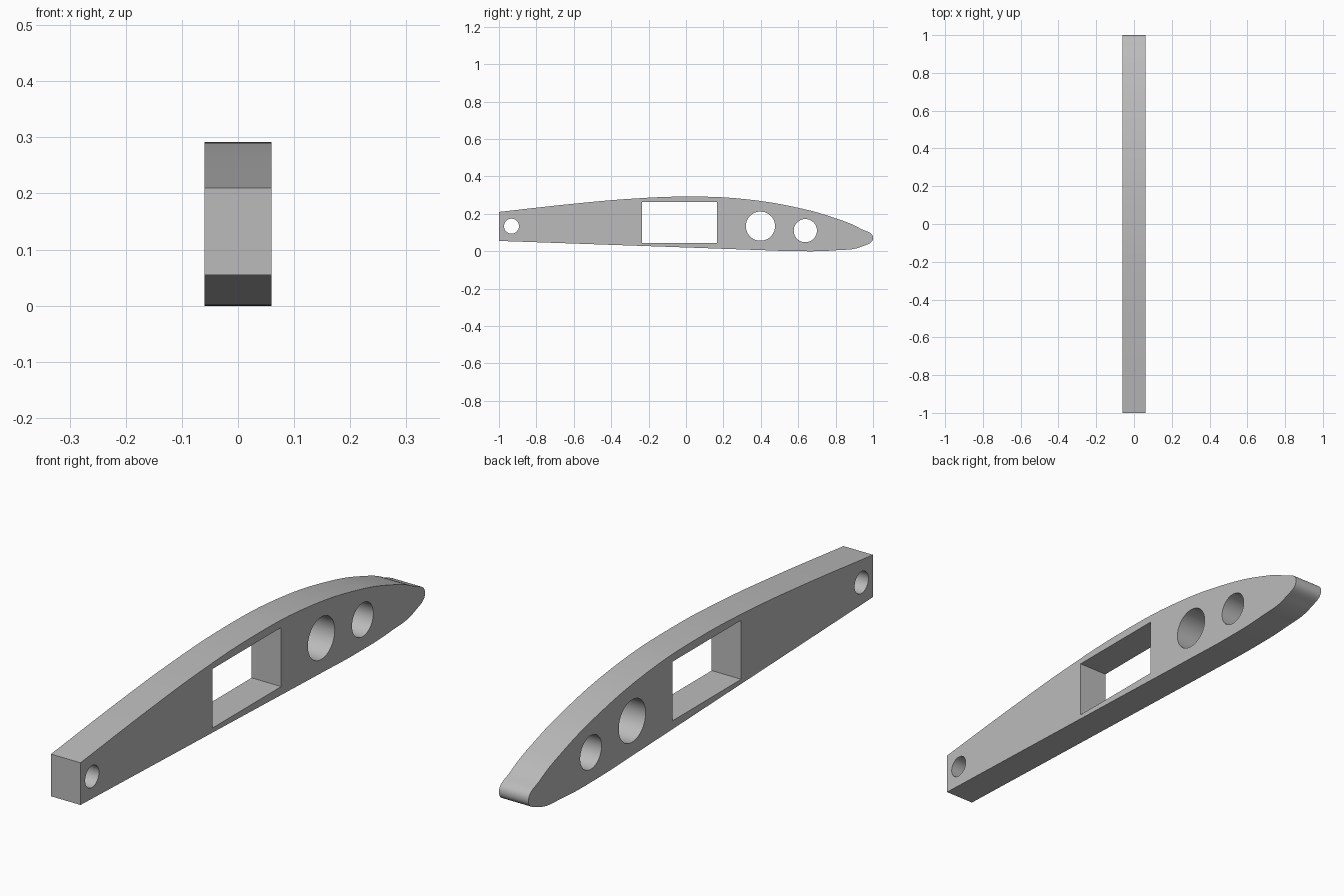
import bpy
import bmesh
import math
from mathutils import Matrix

cube = bpy.data.objects.get("Cube")
if cube:
    bpy.data.objects.remove(cube, do_unlink=True)

HALF_WIDTH = 0.06

grey = bpy.data.materials.new("plain grey")
grey.use_nodes = True
grey.diffuse_color = (0.5, 0.5, 0.5, 1)
grey.node_tree.nodes["Principled BSDF"].inputs["Base Color"].default_value = (0.5, 0.5, 0.5, 1)

# Flat filled outline: closed loops inside the rim become holes
outline = bpy.data.curves.new("rib_outline", "CURVE")
outline.dimensions = "2D"
outline.fill_mode = "BOTH"
outline.extrude = HALF_WIDTH


def add_loop(points, resolution, corners=()):
    spline = outline.splines.new("BEZIER")
    spline.bezier_points.add(len(points) - 1)
    spline.use_cyclic_u = True
    spline.resolution_u = resolution
    for i, (point, (y, z)) in enumerate(zip(spline.bezier_points, points)):
        point.co = (y, z, 0)
        kind = "VECTOR" if i in corners else "AUTO"
        point.handle_left_type = point.handle_right_type = kind


def add_round_hole(y, z, radius):
    quarter = math.pi / 2
    add_loop([(y + radius * math.cos(k * quarter), z + radius * math.sin(k * quarter))
              for k in range(4)], 16)


# Wing section: blunt tail, arched top, round nose, nearly flat underside
section = [(-1, 0.21), (-0.6, 0.254), (-0.3, 0.28), (0, 0.292), (0.3, 0.28),
           (0.6, 0.232), (0.8, 0.176), (0.93, 0.122), (1, 0.07), (0.94, 0.025),
           (0.8, 0.005), (0.6, 0), (0.4, 0.006), (0, 0.02), (-1, 0.055)]
add_loop(section, 10, corners=(0, len(section) - 1))

# Spar window
y0, y1, z0, z1 = -0.235, 0.165, 0.045, 0.262
add_loop([(y0, z0), (y1, z0), (y1, z1), (y0, z1)], 1, corners=range(4))

# Round holes
add_round_hole(0.398, 0.134, 0.078)
add_round_hole(0.638, 0.11, 0.062)
add_round_hole(-0.933, 0.134, 0.04)

# Turn the outline into a solid standing in the YZ plane
helper = bpy.data.objects.new("outline_helper", outline)
bpy.context.collection.objects.link(helper)
bpy.context.view_layer.update()
mesh = bpy.data.meshes.new_from_object(
    helper.evaluated_get(bpy.context.evaluated_depsgraph_get()))
bpy.data.objects.remove(helper, do_unlink=True)
mesh.transform(Matrix(((0, 0, 1, 0), (1, 0, 0, 0), (0, 1, 0, 0), (0, 0, 0, 1))))

bm = bmesh.new()
bm.from_mesh(mesh)
bmesh.ops.remove_doubles(bm, verts=bm.verts, dist=0.0001)
bmesh.ops.recalc_face_normals(bm, faces=bm.faces)
bm.to_mesh(mesh)
bm.free()

mesh.name = "wing_rib"
mesh.materials.clear()
mesh.materials.append(grey)
rib = bpy.data.objects.new("wing_rib", mesh)
bpy.context.collection.objects.link(rib)
bpy.ops.object.select_all(action="DESELECT")
rib.select_set(True)
bpy.context.view_layer.objects.active = rib
bpy.ops.object.shade_smooth_by_angle(angle=math.radians(30))
